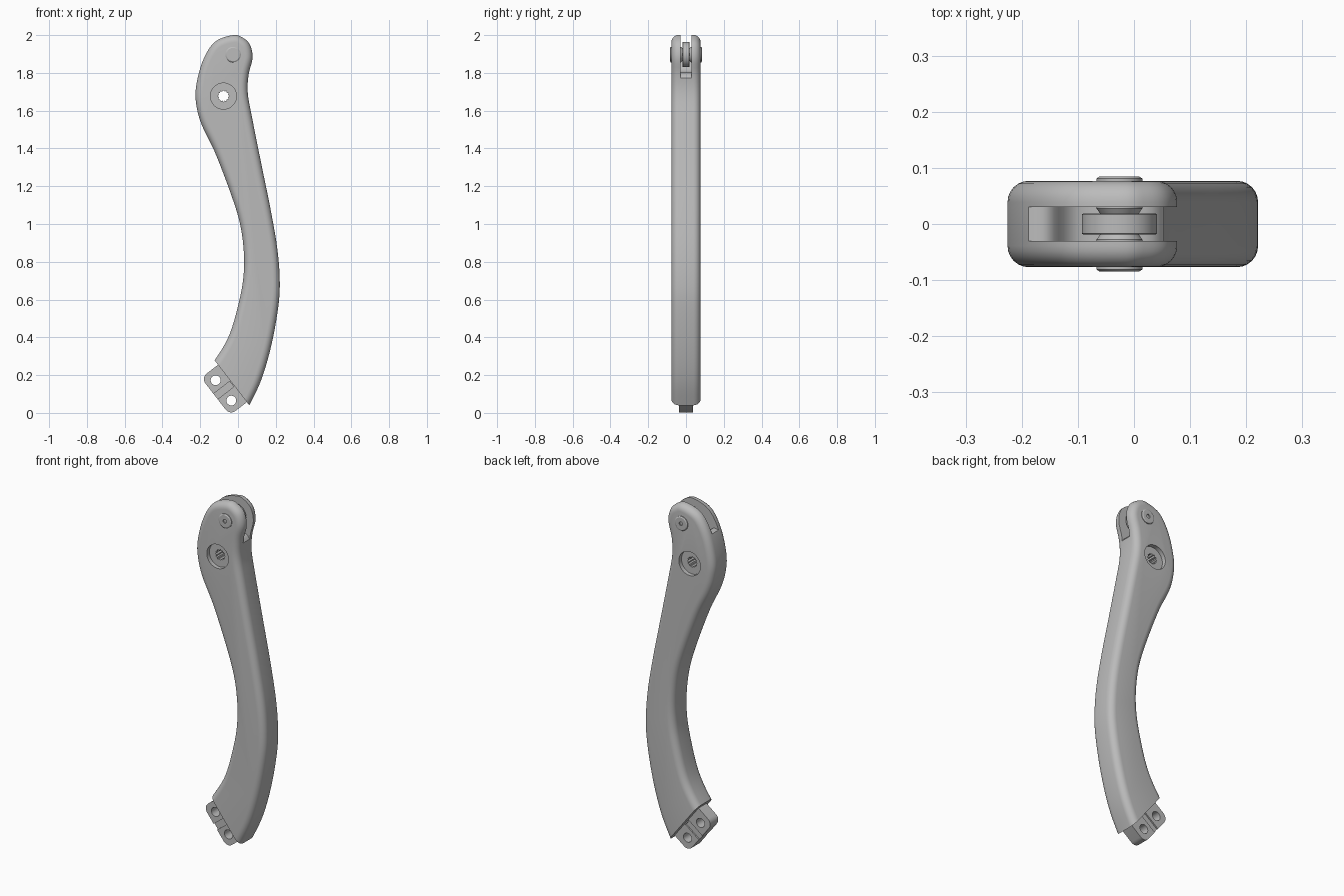
import bpy, bmesh
from math import sin, cos, pi
from mathutils import Vector, Matrix

cube = bpy.data.objects.get("Cube")
if cube:
    bpy.data.objects.remove(cube)

metal = bpy.data.materials.new("satin grey metal")
metal.use_nodes = True
GREY = (0.5, 0.5, 0.5, 1)
metal.diffuse_color = GREY
metal.node_tree.nodes["Principled BSDF"].inputs["Base Color"].default_value = GREY


def make(name, bm):
    bmesh.ops.recalc_face_normals(bm, faces=bm.faces)
    mesh = bpy.data.meshes.new(name)
    bm.to_mesh(mesh)
    bm.free()
    mesh.materials.append(metal)
    obj = bpy.data.objects.new(name, mesh)
    bpy.context.collection.objects.link(obj)
    return obj


def prism(outline, y0, y1):
    """Extrude an (x, z) outline along y."""
    bm = bmesh.new()
    face = bm.faces.new([bm.verts.new((x, y0, z)) for x, z in outline])
    new = bmesh.ops.extrude_face_region(bm, geom=[face])["geom"]
    moved = [v for v in new if isinstance(v, bmesh.types.BMVert)]
    bmesh.ops.translate(bm, verts=moved, vec=(0, y1 - y0, 0))
    return bm


def ring(x, z, radius, count=40, tooth=0):
    return [(x + (radius + tooth * (-1) ** i) * cos(2 * pi * i / count),
             z + (radius + tooth * (-1) ** i) * sin(2 * pi * i / count))
            for i in range(count)]


def lathe(name, profile, x, z, steps=48):
    """Spin (radius, y) points around a y axis through x, z."""
    bm = bmesh.new()
    verts = [bm.verts.new((x + r, y, z)) for r, y in profile]
    edges = [bm.edges.new(pair) for pair in zip(verts, verts[1:])]
    bmesh.ops.spin(bm, geom=verts + edges, cent=(x, 0, z), axis=(0, 1, 0),
                   angle=2 * pi, steps=steps)
    bmesh.ops.remove_doubles(bm, verts=bm.verts, dist=0.0002)
    return make(name, bm)


def smooth_path(points, steps=5):
    """Catmull-Rom curve through the points."""
    p = [Vector(q) for q in points]
    p = [2 * p[0] - p[1]] + p + [2 * p[-1] - p[-2]]
    out = []
    for a, b, c, d in zip(p, p[1:], p[2:], p[3:]):
        for i in range(steps):
            t = i / steps
            out.append(0.5 * (2 * b + (c - a) * t + (2 * a - 5 * b + 4 * c - d) * t ** 2
                              + (3 * b - a - 3 * c + d) * t ** 3))
    return out + [p[-2]]


def select(obj):
    bpy.ops.object.select_all(action='DESELECT')
    obj.select_set(True)
    bpy.context.view_layer.objects.active = obj


def cut(obj, bm):
    cutter = make("cutter", bm)
    cutter.hide_render = True
    mod = obj.modifiers.new("cut", 'BOOLEAN')
    mod.operation, mod.solver, mod.object = 'DIFFERENCE', 'EXACT', cutter
    select(obj)
    bpy.ops.object.modifier_apply(modifier=mod.name)
    bpy.data.objects.remove(cutter)


# Curved arm: rounded outline, sliced flat at the lower end
PIN_X, PIN_Z = -0.026, 1.897
HALF = 0.077
right_side = [(0.0, -0.07), (0.06, 0.04), (0.125, 0.18), (0.177, 0.36), (0.213, 0.56),
              (0.221, 0.70), (0.208, 0.87), (0.172, 1.08), (0.124, 1.315),
              (0.077, 1.55), (0.052, 1.69), (0.056, 1.79), (0.077, 1.88)]
crown = [(PIN_X + 0.103 * cos(a * pi / 6), PIN_Z + 0.103 * sin(a * pi / 6)) for a in (1, 2, 3)]
left_side = [(-0.124, 1.963), (-0.188, 1.86), (-0.223, 1.72), (-0.219, 1.62),
             (-0.19, 1.52), (-0.124, 1.384), (-0.045, 1.18), (0.008, 1.013),
             (0.03, 0.865), (0.03, 0.733), (0.008, 0.6), (-0.045, 0.415),
             (-0.124, 0.278), (-0.2, 0.19)]
bm = prism(smooth_path(right_side + crown + left_side), -HALF, HALF)
rims = [e for e in bm.edges if abs(e.verts[0].co.y - e.verts[1].co.y) < 0.001]
bmesh.ops.bevel(bm, geom=rims, offset=0.038, segments=6, profile=0.5, affect='EDGES')
along = Vector((0.611, 0, -0.791))
outward = Vector((-0.791, 0, -0.611))
bmesh.ops.bisect_plane(bm, geom=bm.verts[:] + bm.edges[:] + bm.faces[:],
                       plane_co=(0.06, 0, 0.04), plane_no=outward, clear_outer=True)
bmesh.ops.holes_fill(bm, edges=[e for e in bm.edges if e.is_boundary])
arm = make("curved_arm", bm)

# Fork slot with a stepped floor
floor = smooth_path([(-0.19, 1.86), (-0.15, 1.86), (-0.10, 1.805), (0.02, 1.80), (0.06, 1.765)])
slot = [(-0.4, 2.1), (-0.4, 1.86)] + [tuple(p) for p in floor] + [(0.3, 1.765), (0.3, 2.1)]
cut(arm, prism(slot, -0.03, 0.03))

# Pivot hole with a shallow recess on both sides
for side in (-1, 1):
    cut(arm, prism(ring(-0.077, 1.677, 0.069), side * 0.053, side * 0.12))
cut(arm, prism(ring(-0.077, 1.677, 0.028, 24, 0.003), -0.2, 0.2))

# Pin with dimpled heads, and its roller
half_pin = [(0, 0.078), (0.011, 0.078), (0.011, 0.085), (0.035, 0.085), (0.041, 0.081),
            (0.041, 0.028), (0.034, 0.018)]
pin = lathe("roller_pin", half_pin + [(r, -y) for r, y in reversed(half_pin)], PIN_X, PIN_Z)
roller = lathe("roller", [(0.03, 0.019), (0.064, 0.019), (0.067, 0.017), (0.067, -0.017),
                          (0.064, -0.019), (0.03, -0.019), (0.03, 0.019)], PIN_X, PIN_Z)

# Mounting tab with rounded outer corners
MID = Vector((-0.077, 0, 0.119))


def on_tab(s, t):
    p = MID + along * s + outward * t
    return (p.x, p.z)


corner = [k * pi / 12 for k in range(7)]
outline = [(-0.125, -0.075), (0.125, -0.075)]
outline += [(0.088 + 0.037 * cos(a), 0.016 + 0.037 * sin(a)) for a in corner]
outline += [(-0.088 - 0.037 * sin(a), 0.016 + 0.037 * cos(a)) for a in corner]
tab = make("mounting_tab", prism([on_tab(*p) for p in outline], -0.037, 0.037))
for s in (-0.068, 0.068):
    cut(tab, prism(ring(*on_tab(s, 0), 0.026), -0.1, 0.1))

# Shallow groove across the tab on both faces
groove = [on_tab(s, t) for s, t in ((-0.018, -0.055), (0.018, -0.055), (0.018, 0.1), (-0.018, 0.1))]
for side in (-1, 1):
    cut(tab, prism(groove, side * 0.029, side * 0.1))

for obj in (arm, pin, roller, tab):
    select(obj)
    bpy.ops.object.shade_smooth_by_angle(angle=pi / 6)
